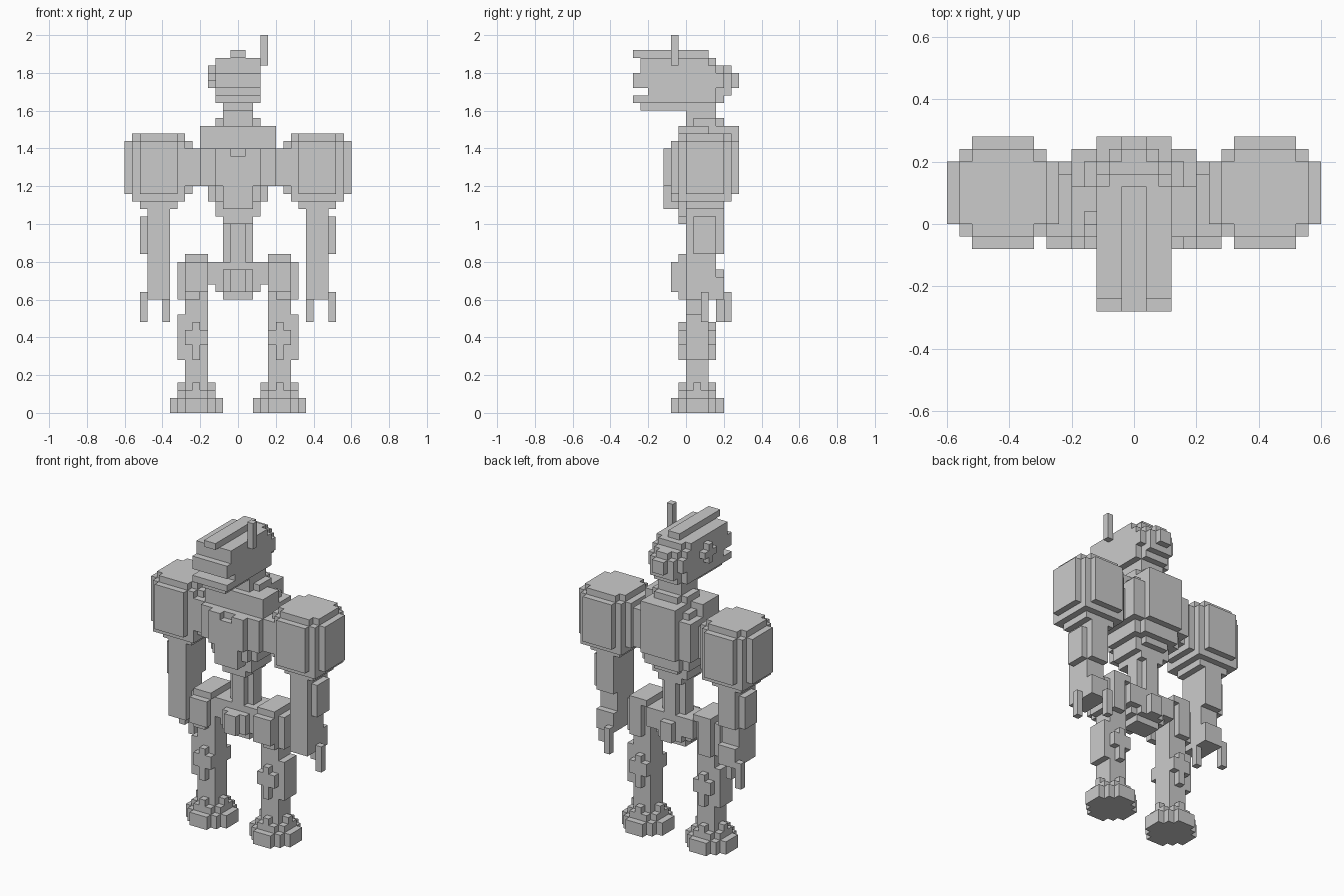
import bpy
import bmesh
from itertools import product
from mathutils import Vector

UNIT = 0.04  # edge of one cube

default_cube = bpy.data.objects.get("Cube")
if default_cube:
    bpy.data.objects.remove(default_cube, do_unlink=True)

grey = bpy.data.materials.new("plain grey")
grey.use_nodes = True
grey.diffuse_color = (0.6, 0.6, 0.6, 1)
grey.node_tree.nodes["Principled BSDF"].inputs["Base Color"].default_value = grey.diffuse_color


def block(x0, x1, y0, y1, z0, z1, plan=0, rim=0):
    """Cells of a box; plan steps the upright edges, rim steps top and bottom edges."""
    cells = set()
    for x, y, z in product(range(x0, x1), range(y0, y1), range(z0, z1)):
        dx = min(x - x0, x1 - 1 - x)
        dy = min(y - y0, y1 - 1 - y)
        dz = min(z - z0, z1 - 1 - z)
        if dx + dy >= plan and min(dx, dy) + dz >= rim:
            cells.add((x, y, z))
    return cells


def mirrored(cells):
    return {(-x - 1, y, z) for x, y, z in cells}


def quad_corners(cell, axis, side):
    """Corners of one cube side, ordered so that the normal points out."""
    u, v = (axis + 1) % 3, (axis + 2) % 3
    corners = []
    for a, b in ((0, 0), (1, 0), (1, 1), (0, 1)):
        corner = list(cell)
        corner[axis] += side
        corner[u] += a
        corner[v] += b
        corners.append(tuple(corner))
    return corners if side else corners[::-1]


def build(name, *blocks):
    """Make one object from the outer faces of all its cells."""
    cells = set().union(*blocks)
    bm = bmesh.new()
    verts = {}
    for cell in cells:
        for axis, side in product(range(3), (0, 1)):
            neighbour = list(cell)
            neighbour[axis] += 1 if side else -1
            if tuple(neighbour) in cells:
                continue
            corners = quad_corners(cell, axis, side)
            for c in corners:
                if c not in verts:
                    verts[c] = bm.verts.new(Vector(c) * UNIT)
            bm.faces.new([verts[c] for c in corners])
    mesh = bpy.data.meshes.new(name)
    bm.to_mesh(mesh)
    bm.free()
    mesh.materials.append(grey)
    part = bpy.data.objects.new(name, mesh)
    bpy.context.collection.objects.link(part)


def build_pair(name, *blocks):
    cells = set().union(*blocks)
    build("left_" + name, cells)
    build("right_" + name, mirrored(cells))


# Legs
build_pair("foot",
           block(2, 9, -2, 5, 0, 2, plan=2),
           block(3, 8, -1, 4, 2, 3, plan=1),
           block(3, 8, 1, 2, 3, 4),
           block(5, 6, -1, 4, 3, 4))
build_pair("leg", block(4, 7, 0, 3, 3, 16))
build_pair("knee",
           block(4, 8, 0, 3, 7, 13),
           block(4, 7, -1, 4, 9, 11),
           block(5, 6, -1, 4, 7, 12))
build_pair("hip",
           block(4, 8, -1, 4, 15, 20, plan=1),
           block(4, 7, -1, 4, 20, 21),
           block(4, 7, -2, -1, 16, 20))

# Pelvis and waist
build("pelvis",
      block(-4, 4, 0, 4, 17, 20),
      block(-3, 3, -1, 4, 15, 20, plan=1, rim=1),
      block(-1, 1, -2, 5, 16, 19))
build("waist", block(-2, 2, 0, 4, 19, 26, plan=1))

# Torso, with a raised collar at the front of the top
build("torso",
      block(-2, 2, -1, 4, 25, 27),
      block(-3, 3, -1, 4, 26, 28),
      block(-3, 3, -2, 5, 27, 29, plan=1),
      block(-4, 4, -2, 6, 28, 31, plan=1),
      block(-5, 5, -2, 6, 30, 35),
      block(-5, 5, -1, 6, 35, 36),
      block(-4, 4, -1, 5, 36, 37),
      block(-5, 5, -1, 3, 36, 38),
      block(-3, 3, -1, 7, 30, 38))
notch_side = block(1, 3, -3, -2, 34, 35)
build("chest_plate",
      block(-3, 3, -3, -2, 30, 34),
      block(-2, 2, -3, -2, 27, 30),
      notch_side, mirrored(notch_side))

# Shoulders and arms
build_pair("shoulder_joint", block(5, 7, -2, 5, 30, 35, plan=1))
build_pair("shoulder_pad",
           block(6, 15, -2, 7, 27, 36, plan=2, rim=2),
           block(6, 15, -2, 7, 30, 36, plan=2),
           block(7, 14, -1, 6, 35, 37, plan=1))
build_pair("arm",
           block(9, 12, 1, 4, 27, 28),
           block(9, 12, 0, 5, 21, 27),
           block(9, 12, 0, 4, 18, 21),
           block(9, 12, 0, 5, 15, 18))
build_pair("elbow", block(12, 13, 1, 4, 21, 26))
build("left_fingers",
      block(9, 10, 5, 6, 12, 16),
      block(12, 13, 2, 3, 12, 16))
build("right_fingers",
      block(-13, -12, 4, 5, 12, 16),
      block(-10, -9, 2, 3, 12, 15))

# Neck
build("neck",
      block(-3, 3, 0, 5, 38, 39, plan=1),
      block(-2, 2, 0, 4, 39, 41))

# Head, rounded in steps towards the back
build("head",
      block(-2, 2, -6, 3, 40, 41),
      block(-3, 3, -5, 4, 41, 46),
      block(-3, 3, -6, 3, 45, 47),
      block(-2, 2, -4, 4, 46, 47),
      block(-2, 2, -4, 5, 41, 46),
      block(-3, 3, -4, 5, 43, 45),
      block(-2, 2, -4, 6, 42, 45),
      block(-1, 1, -4, 6, 42, 46),
      block(-1, 1, -4, 7, 43, 45))
build("crest", block(-1, 1, -7, 3, 47, 48))
build("visor", block(-3, 3, -7, -5, 43, 45))
build("jaw", block(-3, 3, -7, -4, 41, 42))
build("ear",
      block(-4, -3, -2, 1, 44, 45),
      block(-4, -3, -1, 0, 43, 46))
build("antenna", block(3, 4, -2, -1, 46, 50))
